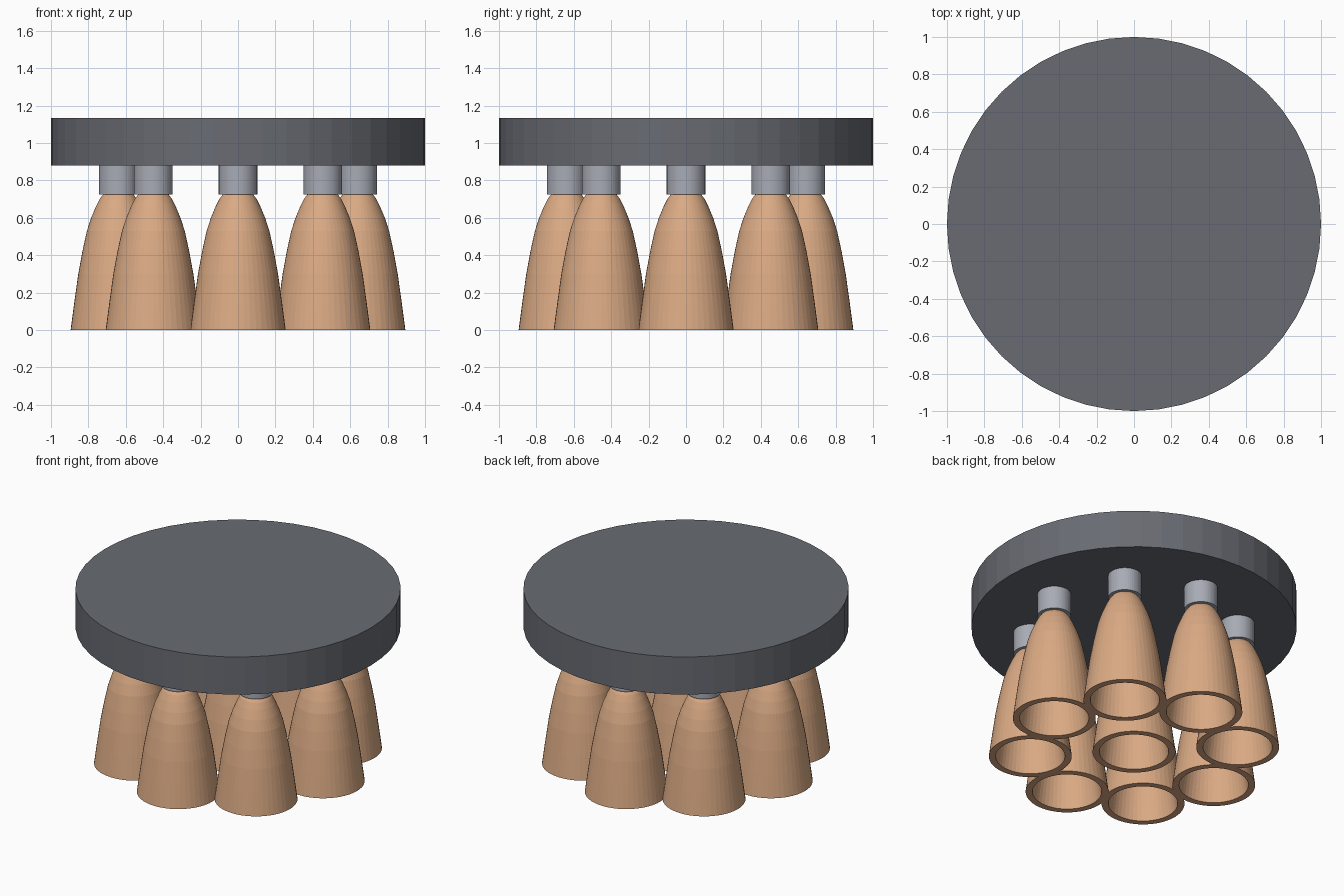
import bpy, bmesh
from math import sin, cos, pi

if "Cube" in bpy.data.objects:
    bpy.data.objects.remove(bpy.data.objects["Cube"], do_unlink=True)

SIDES = 48


def material(name, rgb):
    mat = bpy.data.materials.new(name)
    mat.use_nodes = True
    color = (*rgb, 1)
    mat.diffuse_color = color
    mat.node_tree.nodes["Principled BSDF"].inputs["Base Color"].default_value = color
    return mat


def lathe(name, profile, mat, x=0, y=0):
    """Revolve (radius, z) points about z; the profile starts and ends on capped rings."""
    bm = bmesh.new()
    rings = [[bm.verts.new((r * cos(2 * pi * i / SIDES), r * sin(2 * pi * i / SIDES), z))
              for i in range(SIDES)] for r, z in profile]
    for a, b in zip(rings, rings[1:]):
        for i in range(SIDES):
            j = (i + 1) % SIDES
            bm.faces.new((a[i], a[j], b[j], b[i]))
    bm.faces.new(rings[0])
    bm.faces.new(rings[-1])
    bmesh.ops.recalc_face_normals(bm, faces=bm.faces)
    mesh = bpy.data.meshes.new(name)
    bm.to_mesh(mesh)
    bm.free()
    mesh.materials.append(mat)
    obj = bpy.data.objects.new(name, mesh)
    obj.location = (x, y, 0)
    bpy.context.collection.objects.link(obj)
    return obj


dark = material("dark grey", (0.14, 0.148, 0.17))
steel = material("light grey", (0.39, 0.41, 0.46))
copper = material("copper tan", (0.70, 0.40, 0.23))

# Mounting plate
lathe("mounting_plate", [(1, 0.88), (1, 1.135)], dark)

# Nozzle: outer bell, rim, then hollow inside
outer = [(0.08, 0.727), (0.1, 0.70), (0.12, 0.66), (0.145, 0.6), (0.168, 0.53),
         (0.192, 0.42), (0.214, 0.3), (0.235, 0.15), (0.255, 0)]
inner = [(r - 0.042, z) for r, z in reversed(outer[2:])]
bell = outer + inner

# One nozzle in the middle and eight around it
spots = [(0, 0)] + [(0.64 * cos(k * pi / 4), 0.64 * sin(k * pi / 4)) for k in range(8)]
for n, (x, y) in enumerate(spots):
    lathe(f"nozzle_bell_{n}", bell, copper, x, y)
    lathe(f"nozzle_mount_{n}", [(0.103, 0.725), (0.103, 0.885)], steel, x, y)
